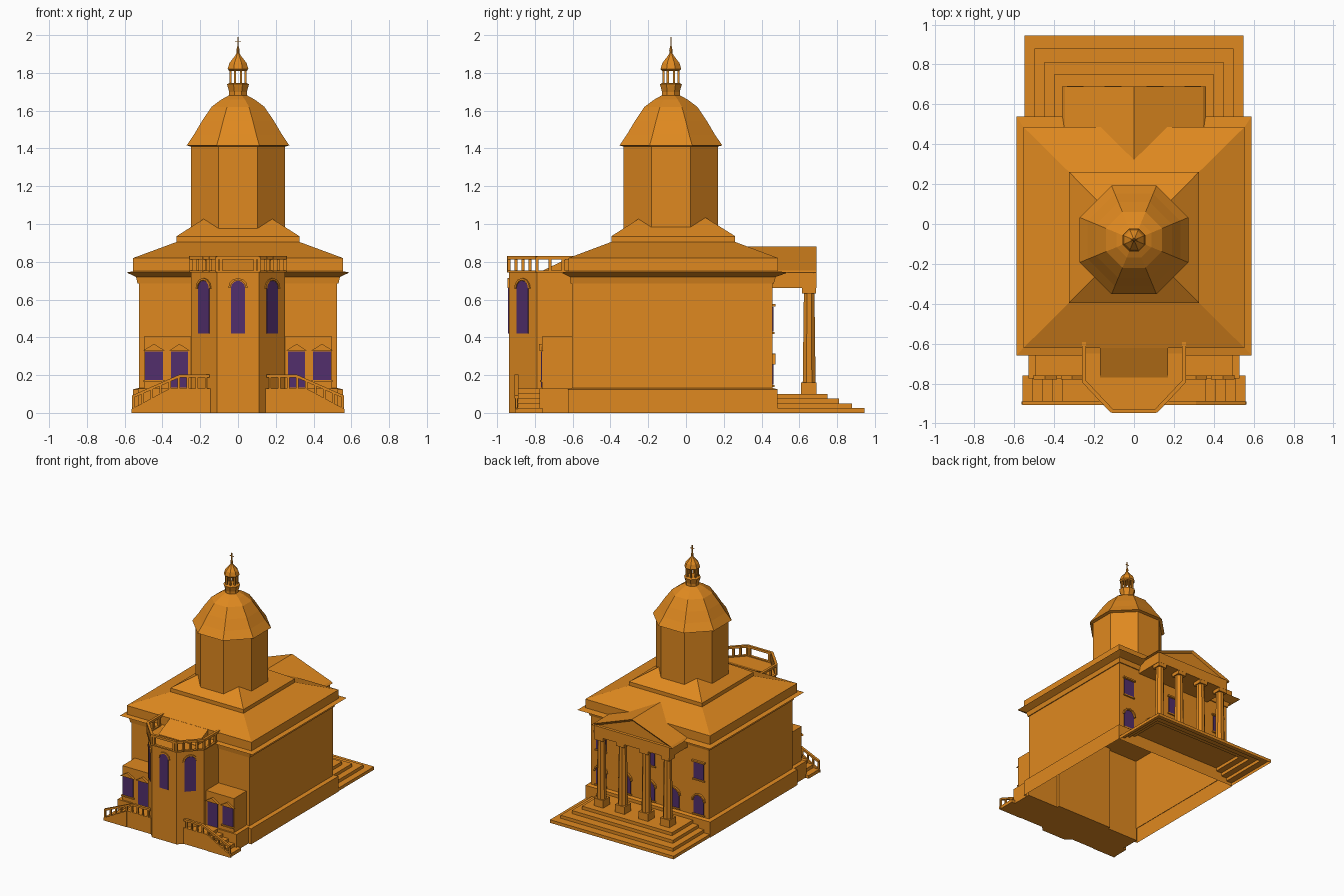
import bpy, bmesh, math
from mathutils import Vector

if "Cube" in bpy.data.objects:
    bpy.data.objects.remove(bpy.data.objects["Cube"])


def material(name, rgb):
    m = bpy.data.materials.new(name)
    m.diffuse_color = (*rgb, 1)
    m.use_nodes = True
    m.node_tree.nodes["Principled BSDF"].inputs["Base Color"].default_value = m.diffuse_color
    return m


STONE = material("ochre_stone", (0.74, 0.25, 0.014))
GLASS = material("purple_glass", (0.084, 0.028, 0.15))


def loft(name, rings, mat=STONE, bottom=True, top=True):
    """Join rings of equal point count into one flat-faced solid."""
    bm = bmesh.new()
    vs = [[bm.verts.new(p) for p in r] for r in rings]
    n = len(rings[0])
    for a, b in zip(vs, vs[1:]):
        for i in range(n):
            j = (i + 1) % n
            bm.faces.new((a[i], a[j], b[j], b[i]))
    if bottom:
        bm.faces.new(vs[0][::-1])
    if top:
        bm.faces.new(vs[-1])
    bmesh.ops.recalc_face_normals(bm, faces=bm.faces)
    me = bpy.data.meshes.new(name)
    bm.to_mesh(me)
    bm.free()
    me.materials.append(mat)
    ob = bpy.data.objects.new(name, me)
    bpy.context.collection.objects.link(ob)
    return ob


def rect(x0, x1, y0, y1, z):
    return [(x0, y0, z), (x1, y0, z), (x1, y1, z), (x0, y1, z)]


def box(name, x0, x1, y0, y1, z0, z1):
    x0, x1 = sorted((x0, x1))
    return loft(name, [rect(x0, x1, y0, y1, z0), rect(x0, x1, y0, y1, z1)])


def tiers(name, levels, bottom=True, top=True):
    """Stacked rectangles: (half width, y0, y1, z)."""
    return loft(name, [rect(-w, w, a, b, z) for w, a, b, z in levels], bottom=bottom, top=top)


def lathe(name, profile, cx, cy, n=8):
    """Turned shape with flat sides facing the axes; radius is to the flats."""
    k = 1 / math.cos(math.pi / n)
    return loft(name, [[(cx + r * k * math.cos((i + .5) * 2 * math.pi / n),
                         cy + r * k * math.sin((i + .5) * 2 * math.pi / n), z)
                        for i in range(n)] for r, z in profile])


def plate(name, pts, origin, angle, d0, d1, mat=STONE):
    """Upright slab from (u, z) points, facing direction angle."""
    c, s = math.cos(angle), math.sin(angle)
    return loft(name, [[(origin[0] - s * u + c * d, origin[1] + c * u + s * d, z)
                        for u, z in pts] for d in (d0, d1)], mat)


def beam(name, p, q, w=.014, h=.016):
    p, q = Vector(p), Vector(q)
    d = (q - p).normalized()
    side = Vector((-d.y, d.x, 0)).normalized() * w / 2
    up = Vector((0, 0, h / 2))
    return loft(name, [[c - side - up, c + side - up, c + side + up, c - side + up]
                       for c in (p, q)])


def post(name, x, y, z0, z1, r=.007):
    box(name, x - r, x + r, y - r, y + r, z0, z1)


def window(name, origin, angle, w, z0, z1, style, hood_depth=.017, sill=True):
    """Purple pane plus a raised hood: arch, gable or lintel."""
    h = w / 2
    if style == "arch":
        arc = [(math.cos(i * math.pi / 6), math.sin(i * math.pi / 6)) for i in range(7)]
        zc = z1 - h
        pane = [(-h, z0), (h, z0)] + [(h * a, zc + h * b) for a, b in arc]
        hood = [((h + .014) * a, zc + (h + .014) * b) for a, b in arc] + \
               [((h + .003) * a, zc + (h + .003) * b) for a, b in arc[::-1]]
    else:
        pane = [(-h, z0), (h, z0), (h, z1), (-h, z1)]
        hood = [(-h - .012, z1 + .004), (h + .012, z1 + .004)]
        hood += [(0, z1 + .04)] if style == "gable" else [(h + .012, z1 + .016), (-h - .012, z1 + .016)]
    plate(name + "_pane", pane, origin, angle, -.004, .005, GLASS)
    plate(name + "_hood", hood, origin, angle, -.004, hood_depth)
    if sill:
        plate(name + "_sill", [(-h - .008, z0 - .012), (h + .008, z0 - .012), (h + .008, z0 - .002),
                               (-h - .008, z0 - .002)], origin, angle, -.004, .012)


# Main hall: open underneath, then plinth, cornice, attic and hip roof
tiers("hall_walls", [(.525, -.603, .457, .1), (.525, -.603, .457, .70)], bottom=False)
tiers("plinth", [(.555, -.625, .485, 0), (.555, -.625, .485, .125), (.525, -.603, .457, .132)],
      bottom=False, top=False)
tiers("cornice", [(.532, -.61, .465, .685), (.54, -.615, .475, .72), (.59, -.66, .54, .743),
                  (.555, -.622, .487, .75)])
tiers("attic_roof", [(.555, -.622, .487, .745), (.555, -.622, .487, .82),
                     (.325, -.395, .26, .905), (.325, -.395, .26, .935),
                     (.31, -.38, .245, .945), (.02, -.09, -.05, 1.13)])

# Octagonal drum, dome and lantern
CY = -.08
lathe("drum", [(.25, .93), (.25, 1.42)], 0, CY)
lathe("dome", [(.25, 1.41), (.272, 1.416), (.232, 1.475), (.19, 1.546), (.14, 1.62),
               (.088, 1.659), (.05, 1.68)], 0, CY)
lathe("lantern_base", [(.047, 1.67), (.047, 1.70), (.058, 1.74), (.045, 1.747)], 0, CY)
for i in range(8):
    a = (i + .5) * math.pi / 4
    post("lantern_column", .043 * math.cos(a), CY + .043 * math.sin(a), 1.74, 1.825, .006)
lathe("lantern_cupola", [(.045, 1.81), (.055, 1.82), (.045, 1.853), (.02, 1.885),
                         (.007, 1.905), (.009, 1.92), (.003, 1.945)], 0, CY)
post("finial_stem", 0, CY, 1.93, 1.99, .003)
box("finial_arm", -.017, .017, CY - .002, CY + .002, 1.963, 1.967)

# Rear portico: hollow stepped base, columns, entablature, gable
steps = [(.55, .945), (.50, .88), (.45, .81), (.40, .75)]
tiers("portico_steps", [(w, .485, y, .025 * (i + k)) for i, (w, y) in enumerate(steps)
                        for k in (0, 1)], bottom=False)
for x in (-.295, -.105, .105, .295):
    box("column_pedestal", x - .042, x + .042, .608, .692, .10, .16)
    lathe("column_shaft", [(.034, .16), (.028, .635)], x, .652)
    box("column_capital", x - .037, x + .037, .615, .689, .632, .66)
box("portico_entablature", -.335, .335, .45, .69, .66, .745)
gable = plate("portico_gable", [(-.36, .742), (.36, .742), (.345, .755), (0, .882), (-.345, .755)],
              (0, .3), math.pi / 2, 0, .39)
bm = bmesh.new()
bm.from_mesh(gable.data)
face = max(bm.faces, key=lambda f: f.calc_center_median().y)
bmesh.ops.inset_region(bm, faces=[face], thickness=.018, depth=-.015)
bm.to_mesh(gable.data)
bm.free()

# Rear windows: five arched below, three square above
for x in (-.435, -.215, 0, .215, .435):
    window("rear_lower_window", (x, .457), math.pi / 2, .09, .15, .30, "arch")
for x in (-.435, 0, .435):
    window("rear_upper_window", (x, .457), math.pi / 2, .09, .43, .56, "lintel")

# Front apse with three tall arched windows and a small sloped roof behind the rail
OUT = [(-.25, -.58), (-.25, -.79), (-.11, -.938), (.11, -.938), (.25, -.79), (.25, -.58)]
loft("apse", [[(x, y, z) for x, y in OUT] for z in (0, .745)])
plate("apse_roof_slope", [(-.62, .74), (-.77, .74), (-.77, .748), (-.62, .82)], (-.17, 0), 0, 0, .34)
window("apse_front_window", (0, -.938), -math.pi / 2, .075, .42, .70, "arch", .008, False)
for s in (-1, 1):
    window("apse_side_window", (s * .18, -.864), -math.pi / 2 + s * math.atan2(.148, .14),
           .085, .42, .70, "arch", .008, False)

# Balustrade around the apse roof
for (a, b), n in zip(zip(OUT, OUT[1:]), (3, 4, 1, 4, 3)):
    beam("balustrade_rail", (*a, .822), (*b, .822), .02, .018)
    beam("balustrade_foot", (*a, .748), (*b, .748), .02, .01)
    for i in range(n):
        t = i / n
        post("baluster", a[0] + (b[0] - a[0]) * t, a[1] + (b[1] - a[1]) * t, .745, .825, .008)
for s in (-1, 1):
    post("baluster", s * .09, -.938, .745, .825, .009)

# Low side wings with landings, stairs and handrails, mirrored
for s in (-1, 1):
    box("wing", s * .2, s * .497, -.762, -.6, 0, .405)
    box("wing_plinth", s * .2, s * .53, -.775, -.6, 0, .13)
    window("wing_window", (s * .445, -.762), -math.pi / 2, .095, .175, .325, "gable")
    window("wing_door", (s * .31, -.762), -math.pi / 2, .09, .135, .325, "gable", sill=False)
    box("landing", s * .1, s * .36, -.90, -.76, 0, .13)
    for i in range(4):
        x = .36 + .05 * i
        box("stair_step", s * x, s * (x + .05), -.89, -.76, 0, .104 - .026 * i)
    # stringer beside the stairs, then the rail
    plate("stair_stringer", [(s * .36, 0), (s * .565, 0), (s * .565, .02), (s * .36, .13)],
          (0, -.89), -math.pi / 2, 0, .014)
    beam("landing_rail", (s * .15, -.897, .195), (s * .31, -.897, .195), .02)
    beam("stair_rail", (s * .31, -.897, .195), (s * .56, -.897, .085), .02)
    for i in range(9):
        x = .17 + .048 * i
        zt = .195 - max(0, x - .31) * .44
        zb = .13 - max(0, x - .36) * .536
        post("stair_baluster", s * x, -.897, zb, zt, .006)
